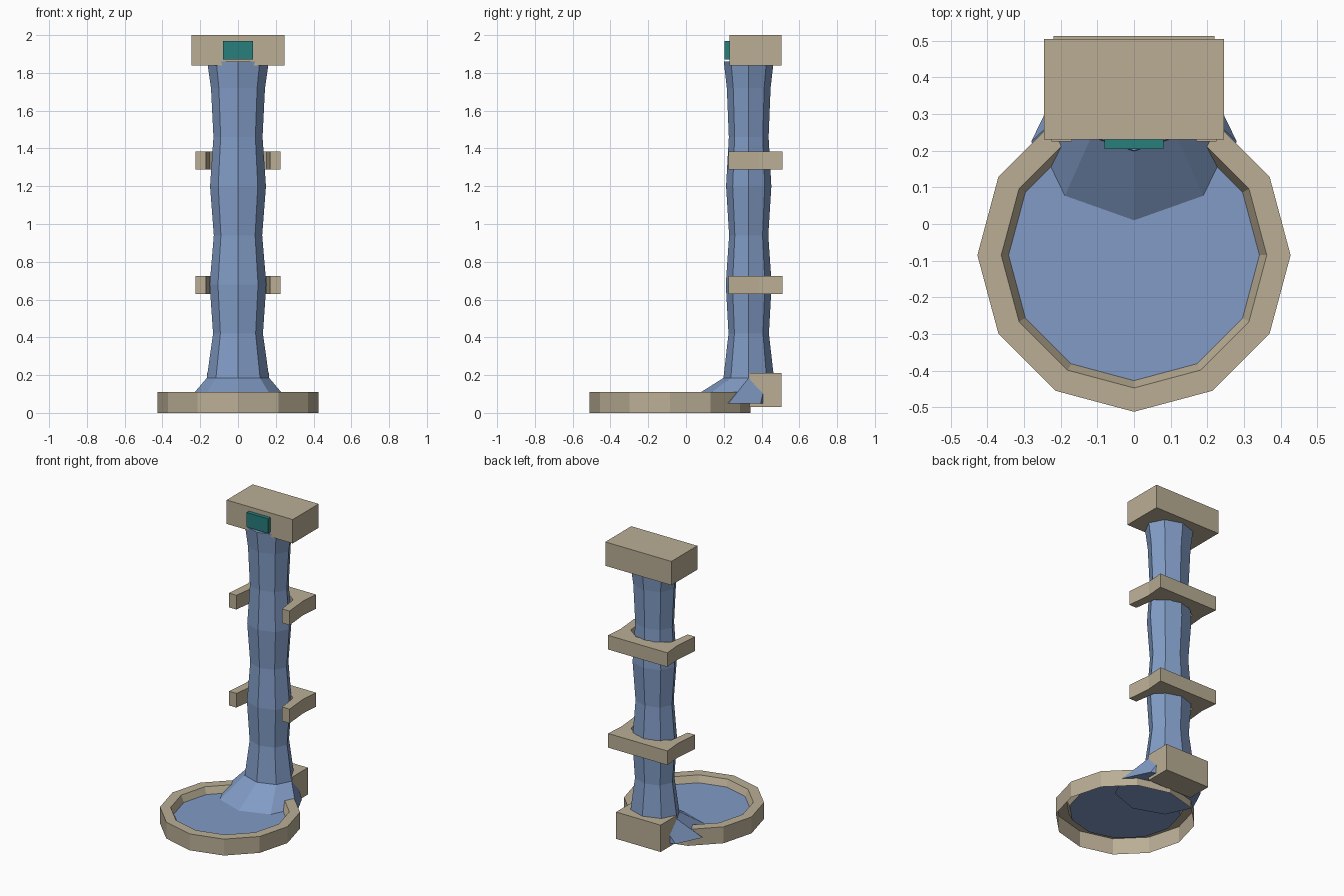
import bpy, bmesh
from math import cos, sin, pi

cube = bpy.data.objects.get("Cube")
if cube:
    bpy.data.objects.remove(cube, do_unlink=True)


def material(name, rgb):
    m = bpy.data.materials.new(name)
    m.use_nodes = True
    m.diffuse_color = (*rgb, 1)
    bsdf = m.node_tree.nodes["Principled BSDF"]
    bsdf.inputs["Base Color"].default_value = (*rgb, 1)
    bsdf.inputs["Roughness"].default_value = 0.9
    return m


stone = material("sandstone", (0.49, 0.42, 0.30))
water = material("water_blue", (0.22, 0.33, 0.56))
teal = material("teal", (0.02, 0.21, 0.20))


def finish(name, bm, mat):
    me = bpy.data.meshes.new(name)
    bm.to_mesh(me)
    bm.free()
    me.materials.append(mat)
    ob = bpy.data.objects.new(name, me)
    bpy.context.collection.objects.link(ob)
    return ob


def box(name, mat, x, y, z):
    """Box from half width and y, z ranges."""
    bm = bmesh.new()
    bmesh.ops.create_cube(bm, size=1)
    for v in bm.verts:
        v.co = (2 * x * v.co.x, y[v.co.y > 0], z[v.co.z > 0])
    finish(name, bm, mat)


def loft(name, mat, sides, rings, cap_start=False, cap_end=False):
    """Skin rings given as (z, centre y, radius x, radius y)."""
    bm = bmesh.new()
    loops = []
    for z, cy, rx, ry in rings:
        angles = [2 * pi * i / sides for i in range(sides)]
        loops.append([bm.verts.new((rx * cos(a), cy + ry * sin(a), z)) for a in angles])
    for a, b in zip(loops, loops[1:]):
        for i in range(sides):
            j = (i + 1) % sides
            bm.faces.new((a[i], a[j], b[j], b[i]))
    if cap_start:
        bm.faces.new(loops[0][::-1])
    if cap_end:
        bm.faces.new(loops[-1])
    finish(name, bm, mat)


# Basin: outer wall, rim and sloped inner wall, open underneath
BASIN_Y = -0.085
basin = [(0, 0.427), (0.11, 0.427), (0.11, 0.362), (0.066, 0.342)]
loft("basin_rim", stone, 12, [(z, BASIN_Y, r, r) for z, r in basin])
loft("basin_water", water, 12, [(0.066, BASIN_Y, 0.342, 0.342)], cap_end=True)

# Falling water column with a splayed foot
widths = [(0.185, 0.165), (0.42, 0.132), (0.68, 0.15), (0.94, 0.128),
          (1.2, 0.148), (1.46, 0.13), (1.72, 0.143), (1.86, 0.163)]
column = [(0.05, 0.225, 0.28, 0.24)]
column += [(z, 0.332, w, w * 0.81) for z, w in widths]
loft("water_column", water, 8, column, True, True)

# Top spout block, its front plate and the foot block
box("spout_block", stone, 0.245, (0.23, 0.505), (1.84, 2.0))
box("spout_plate", teal, 0.08, (0.205, 0.235), (1.872, 1.97))
box("foot_block", stone, 0.165, (0.335, 0.505), (0.03, 0.21))

# U-shaped brackets around the column
half = [(0.22, 0.512), (0.21, 0.39), (0.225, 0.225), (0.17, 0.225),
        (0.15, 0.37), (0.07, 0.43)]
outline = half + [(-x, y) for x, y in reversed(half)]
for name, z in (("lower_bracket", 0.63), ("upper_bracket", 1.288)):
    bm = bmesh.new()
    face = bm.faces.new([bm.verts.new((x, y, z)) for x, y in outline])
    top = bmesh.ops.extrude_face_region(bm, geom=[face])["geom"]
    verts = [v for v in top if isinstance(v, bmesh.types.BMVert)]
    bmesh.ops.translate(bm, vec=(0, 0, 0.095), verts=verts)
    bmesh.ops.recalc_face_normals(bm, faces=bm.faces)
    finish(name, bm, stone)
